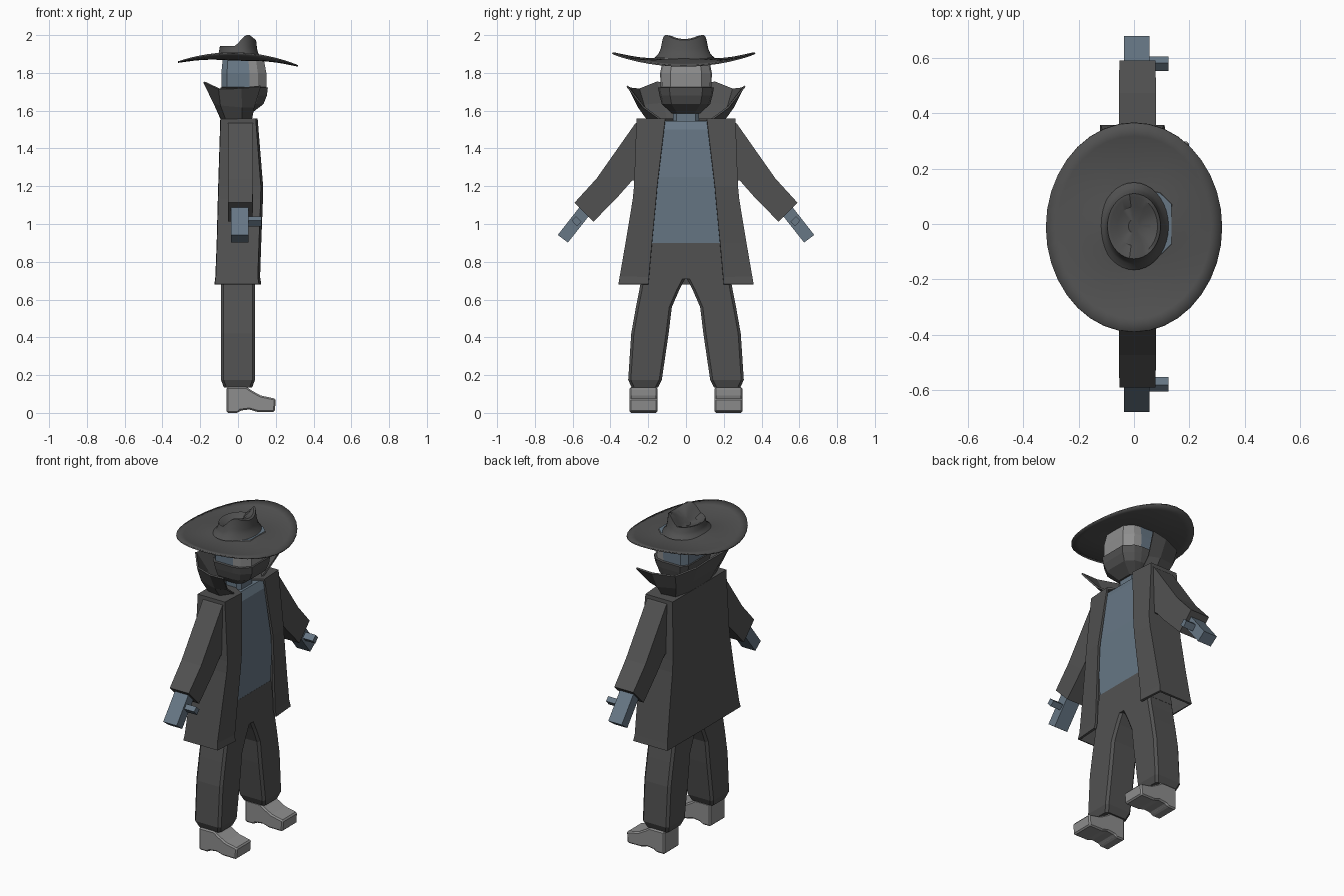
import bpy, bmesh, math

if "Cube" in bpy.data.objects:
    bpy.data.objects.remove(bpy.data.objects["Cube"])


def material(name, rgb):
    m = bpy.data.materials.new(name)
    m.diffuse_color = (*rgb, 1)
    m.use_nodes = True
    m.node_tree.nodes["Principled BSDF"].inputs["Base Color"].default_value = m.diffuse_color
    return m


CLOTH = material("dark cloth", (0.083, 0.083, 0.083))
SKIN = material("blue grey skin", (0.135, 0.185, 0.235))
LIGHT = material("light grey", (0.27, 0.27, 0.27))


def build(name, verts, faces, mats, mirror=False, thick=0, bevel=0, smooth=False):
    me = bpy.data.meshes.new(name)
    me.from_pydata(verts, [], faces)
    bm = bmesh.new()
    bm.from_mesh(me)
    bmesh.ops.recalc_face_normals(bm, faces=bm.faces)
    bm.to_mesh(me)
    bm.free()
    ob = bpy.data.objects.new(name, me)
    bpy.context.collection.objects.link(ob)
    for m in mats:
        me.materials.append(m)
    if mirror:
        mod = ob.modifiers.new("mirror", 'MIRROR')
        mod.use_axis = (False, True, False)
        mod.merge_threshold = 0.0005
    if thick:
        mod = ob.modifiers.new("thickness", 'SOLIDIFY')
        mod.thickness = thick
        mod.offset = 0
    if bevel:
        mod = ob.modifiers.new("bevel", 'BEVEL')
        mod.width = bevel
        mod.segments = 1
    if smooth:
        bpy.context.view_layer.objects.active = ob
        ob.select_set(True)
        bpy.ops.object.shade_smooth_by_angle(angle=math.radians(30))
        ob.select_set(False)
    return ob


def loft(name, rings, mats, closed=True, caps=True, **kw):
    """Skin equal-length point rings with quads."""
    n = len(rings[0])
    verts = [p for r in rings for p in r]
    faces = []
    for k in range(len(rings) - 1):
        for i in range(n if closed else n - 1):
            j = (i + 1) % n
            faces.append((k*n + i, k*n + j, (k+1)*n + j, (k+1)*n + i))
    if caps:
        faces += [tuple(range(n)), tuple(range(len(verts) - n, len(verts)))]
    return build(name, verts, faces, mats, **kw)


def chamfered(x0, x1, y0, y1, z, c):
    return [(x0+c, y0, z), (x1-c, y0, z), (x1, y0+c, z), (x1, y1-c, z),
            (x1-c, y1, z), (x0+c, y1, z), (x0, y1-c, z), (x0, y0+c, z)]


def slab(x0, x1, upper, lower):
    """Cross-section of an arm: two y-z points swept between two x values."""
    return [(x0, *upper), (x1, *upper), (x1, *lower), (x0, *lower)]


# Boots: side profile swept across the foot
profile = [(-.06, 0), (0, 0), (.012, .012), (.06, .018), (.1, .006), (.195, .005),
           (.2, .075), (.12, .092), (.07, .12), (.045, .138), (-.06, .138)]
loft("boots", [[(x, y, z) for x, z in profile] for y in (.152, .298)],
     [LIGHT], mirror=True, bevel=.008)

# Trousers: one leg with half of the hips, mirrored
leg = [(.135, .148, .288, .075), (.175, .128, .306, .09), (.42, .092, .29, .091),
       (.56, .075, .265, .091), (.65, .036, .247, .091), (.72, 0, .235, .091)]
rings = [chamfered(-h, h, a, b, z, .014) for z, a, b, h in leg]
loft("trouser_legs", rings, [CLOTH], mirror=True)
loft("trouser_hips", [chamfered(-.09, .091, -.238, .238, .71, .012),
                      chamfered(-.085, .091, -.205, .205, .9, .012)], [CLOTH])

# Torso and neck
loft("torso", [chamfered(-.075, .09, -.2, .2, .895, .01),
               chamfered(-.075, .105, -.2, .2, 1.25, .01),
               chamfered(-.07, .097, -.2, .2, 1.5, .01),
               chamfered(-.07, .075, -.18, .18, 1.545, .01)], [SKIN])
loft("neck", [chamfered(-.05, .06, -.07, .07, z, .02) for z in (1.5, 1.64)], [SKIN])

# Coat: open front, flaring hem, closed shoulders
coat = [(1.553, .1, -.088, .11, .258), (1.2, .126, -.098, .152, .27),
        (1.13, .125, -.1, .158, .277), (.9, .116, -.106, .18, .315),
        (.72, .11, -.113, .196, .346), (.68, .116, -.118, .2, .353)]
verts, faces = [], []
for z, xf, xb, yi, yo in coat:
    verts += [(xf, yi, z), (xf - .01, yo, z), (xb, yo, z), (xb, 0, z)]
for k in range(len(coat) - 1):
    for i in range(3):
        faces.append((4*k + i, 4*k + i + 1, 4*k + i + 5, 4*k + i + 4))
faces.append((0, 1, 2, 3))
build("coat", verts, faces, [CLOTH], mirror=True, thick=.014)

# Sleeves and hands
loft("sleeves", [slab(-.054, .08, (.235, 1.555), (.25, 1.23)),
                 slab(-.054, .08, (.27, 1.53), (.285, 1.23)),
                 slab(-.054, .08, (.474, 1.24), (.36, 1.145)),
                 slab(-.053, .077, (.59, 1.113), (.49, 1.012))], [CLOTH], mirror=True)
loft("hands", [slab(-.036, .056, (.555, 1.1), (.5, 1.06)),
               slab(-.036, .056, (.679, .942), (.625, .902))], [SKIN], mirror=True)
loft("thumbs", [[(x, .553, 1.013), (x, .582, 1.04), (x, .605, 1.018), (x, .578, .988)]
                for x in (.04, .124)], [SKIN], mirror=True)

# Collar: flared upright sheet, open at the front
low = [(.07, .13, 1.55), (.02, .2, 1.55), (-.06, .19, 1.55), (-.082, .1, 1.55), (-.085, 0, 1.55)]
mid = [(.085, .225, 1.62), (.02, .25, 1.62), (-.09, .225, 1.63), (-.125, .12, 1.64), (-.125, 0, 1.64)]
top = [(.12, .312, 1.73), (.02, .3, 1.72), (-.1, .25, 1.715), (-.18, .155, 1.752), (-.155, 0, 1.735)]
loft("collar", [low, mid, top], [CLOTH], closed=False, caps=False, mirror=True, thick=.01)

# Head: dark mask below, light face plate in front, skin at the sides and back
half = [(1, .6), (.62, .93), (.25, 1), (-.75, 1), (-1, .75)]
outline = half + [(a, -b) for a, b in reversed(half)]
rings = []
for z, xb, xf, w in [(1.585, -.05, .07, .075), (1.635, -.075, .135, .128), (1.68, -.088, .153, .14),
                     (1.722, -.094, .158, .148), (1.724, -.088, .15, .135),
                     (1.8, -.088, .15, .137), (1.88, -.08, .135, .12)]:
    c, r = (xf + xb) / 2, (xf - xb) / 2
    rings.append([(c + r*a, w*b, z) for a, b in outline])
head = loft("head", rings, [SKIN, LIGHT, CLOTH])
for p in head.data.polygons:
    p.material_index = 2 if p.center.z < 1.7235 else (1 if p.center.x > .07 else 0)

# Hat brim: drooping front and back, upswept sides
N = 36
angles = [2 * math.pi * i / N for i in range(N)]
rings = []
for k in range(7):
    r = .25 + .75 * k / 6
    ring = []
    for t in angles:
        c, s = math.cos(t), math.sin(t)
        z = 1.89 - .043*r**1.3*c*c - .01*r*c + s*s*(-.1*r + .115*r*r)
        ring.append((.318*r*c, -.012 + .378*r*s, z))
    rings.append(ring)
loft("hat_brim", rings, [CLOTH], caps=False, thick=.008, smooth=True)


# Hat crown: high creased front edge, low back, hollowed top
def clamp(v):
    return max(0, min(1, v))


def rim(x):
    return 1.942 + .058*clamp((x + .015)/.055) - .028*clamp((x - .062)/.035)


rings = []
for rx, ry, f, drop in [(.125, .158, 0, 0), (.108, .138, .25, 0), (.101, .128, .5, 0),
                        (.096, .118, 1, 0), (.085, .105, 1, .002), (.06, .07, 1, .022), (.02, .025, 1, .03)]:
    ring = []
    for t in angles:
        x, y = rx*math.cos(t), ry*math.sin(t)
        ring.append((x, -.008 + y, 1.88 + (rim(x) - 1.88)*f - drop))
    rings.append(ring)
loft("hat_crown", rings, [CLOTH], smooth=True)
